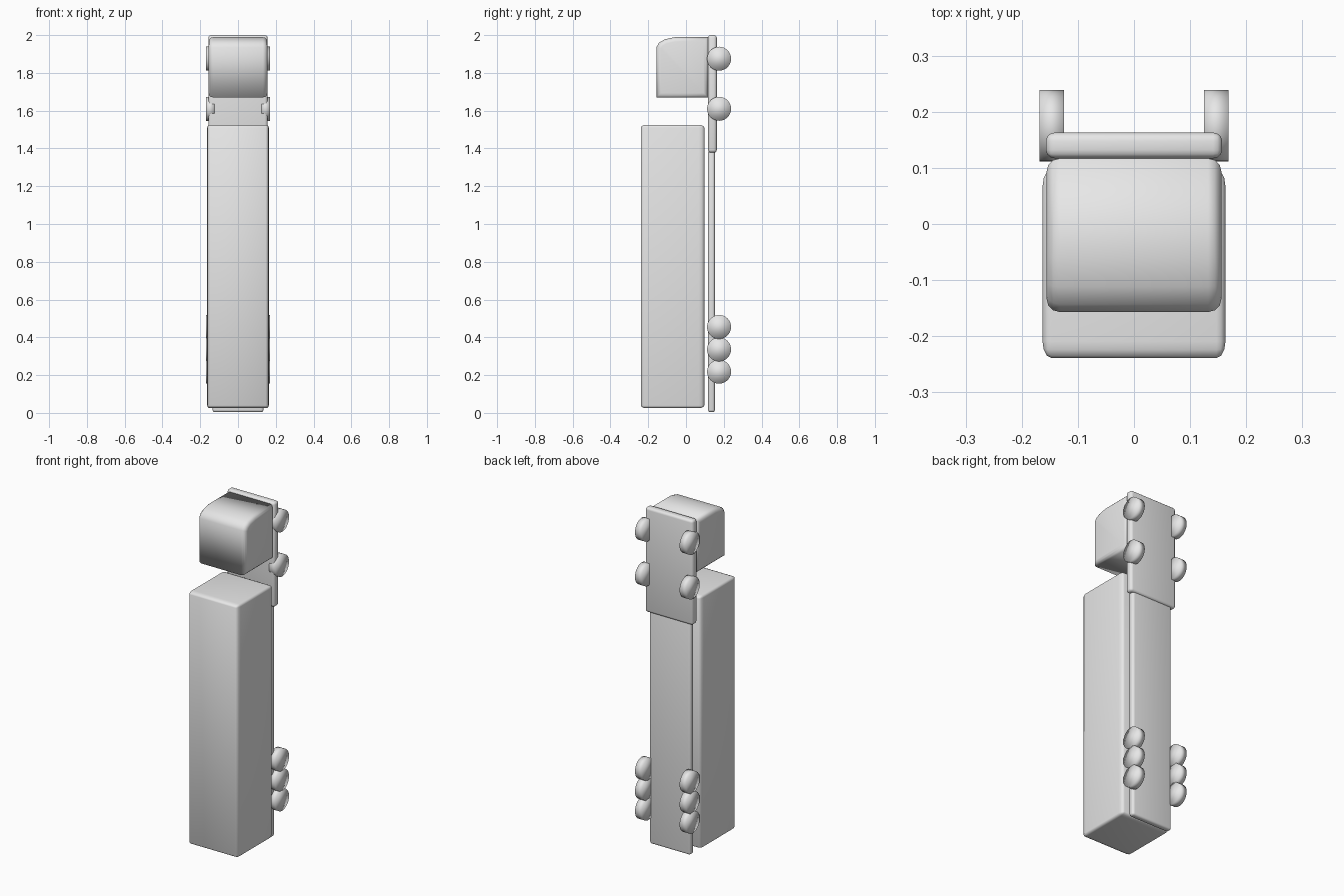
import bpy, bmesh, math
from mathutils import Matrix, Vector

if "Cube" in bpy.data.objects:
    bpy.data.objects.remove(bpy.data.objects["Cube"])

grey = bpy.data.materials.new("plain grey")
grey.diffuse_color = (0.8, 0.8, 0.8, 1)
grey.use_nodes = True
grey.node_tree.nodes["Principled BSDF"].inputs["Base Color"].default_value = grey.diffuse_color


def finish(bm, name):
    bmesh.ops.recalc_face_normals(bm, faces=bm.faces)
    for f in bm.faces:
        f.smooth = True
    me = bpy.data.meshes.new(name)
    bm.to_mesh(me)
    bm.free()
    me.materials.append(grey)
    ob = bpy.data.objects.new(name, me)
    bpy.context.collection.objects.link(ob)
    return ob


def soft_box(name, lo, hi, r):
    """Box between two corners, edges rounded by r along each axis."""
    lo, hi, r = Vector(lo), Vector(hi), Vector(r)
    bm = bmesh.new()
    bmesh.ops.create_cube(bm, size=1)
    for v in bm.verts:
        v.co = Vector([v.co[i] * (hi[i] - lo[i]) / r[i] for i in range(3)])
    bmesh.ops.bevel(bm, geom=bm.edges[:], offset=1, segments=3,
                    profile=0.5, affect='EDGES')
    mid = (lo + hi) / 2
    for v in bm.verts:
        v.co = Vector([v.co[i] * r[i] + mid[i] for i in range(3)])
    return finish(bm, name)


# Trailer box and the two chassis plates
soft_box("trailer_box", (-.163, -.239, .025), (.163, .097, 1.525), (.016, .03, .014))
soft_box("trailer_chassis", (-.135, .117, .004), (.135, .153, 1.39), (.014, .012, .012))
soft_box("cab_chassis", (-.157, .117, 1.378), (.157, .163, 2.0), (.016, .015, .014))

# Cab: side profile with curved windscreen top, extruded and rounded at the sides
profile = [(-.157, 1.67), (-.157, 1.935), (-.143, 1.96), (-.112, 1.978),
           (-.06, 1.989), (.117, 1.989), (.117, 1.67)]
bm = bmesh.new()
left = bm.faces.new([bm.verts.new((-.156, y, z)) for y, z in profile])
ext = bmesh.ops.extrude_face_region(bm, geom=[left], use_keep_orig=True)
bmesh.ops.translate(bm, vec=(.312, 0, 0),
                    verts=[g for g in ext["geom"] if isinstance(g, bmesh.types.BMVert)])
bmesh.ops.recalc_face_normals(bm, faces=bm.faces)
caps = [e for e in bm.edges if abs(e.verts[0].co.x - e.verts[1].co.x) < 1e-5]
bmesh.ops.bevel(bm, geom=caps, offset=.024, segments=3, profile=0.5, affect='EDGES')
finish(bm, "cab")

# Wheels: two cab axles and three trailer axles
for i, z in enumerate((1.875, 1.61, .455, .336, .218)):
    for side, s in (("left", -1), ("right", 1)):
        bm = bmesh.new()
        m = Matrix.Translation((s * .1465, .175, z)) @ Matrix.Rotation(math.pi / 2, 4, 'Y')
        bmesh.ops.create_cone(bm, cap_ends=True, segments=32, radius1=.0635,
                              radius2=.0635, depth=.044, matrix=m)
        finish(bm, f"wheel_{side}_{i + 1}")
